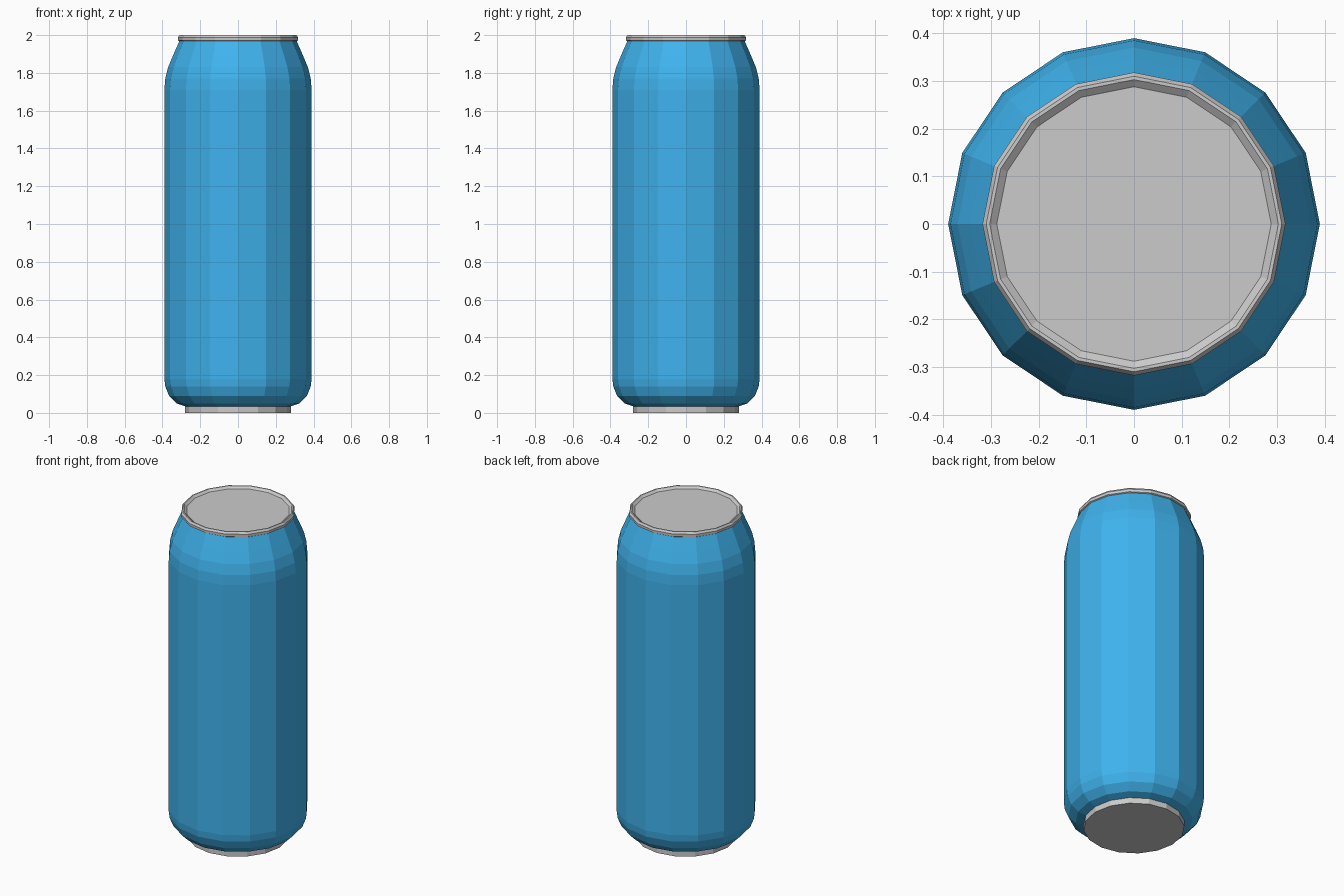
import bpy, bmesh
from math import cos, sin, tau

if "Cube" in bpy.data.objects:
    bpy.data.objects.remove(bpy.data.objects["Cube"])

SIDES = 16


def lathe(name, profile, color=None):
    """Revolve an (r, z) profile, bottom to top, and cap both ends."""
    bm = bmesh.new()
    rings = [[bm.verts.new((r * cos(tau * i / SIDES), r * sin(tau * i / SIDES), z))
              for i in range(SIDES)] for r, z in profile]
    for a, b in zip(rings, rings[1:]):
        for i in range(SIDES):
            j = (i + 1) % SIDES
            bm.faces.new((a[i], a[j], b[j], b[i]))
    bm.faces.new(rings[0][::-1])
    bm.faces.new(rings[-1])
    mesh = bpy.data.meshes.new(name)
    bm.to_mesh(mesh)
    bm.free()
    obj = bpy.data.objects.new(name, mesh)
    bpy.context.collection.objects.link(obj)
    if color:
        mat = bpy.data.materials.new(name + "_paint")
        mat.diffuse_color = color
        mat.use_nodes = True
        mat.node_tree.nodes["Principled BSDF"].inputs["Base Color"].default_value = mat.diffuse_color
        mesh.materials.append(mat)
    return obj


# Painted can wall with rounded foot and tapered neck
lathe("can_body", [(0.28, 0.035), (0.325, 0.05), (0.365, 0.09), (0.385, 0.14),
                   (0.39, 0.18), (0.39, 1.71), (0.385, 1.77), (0.37, 1.83),
                   (0.345, 1.89), (0.31, 1.97)], (0.05, 0.45, 0.85, 1))

# Bare metal base ring
lathe("can_base", [(0.28, 0.0), (0.28, 0.035)])

# Lid: rolled rim with a shallow recessed panel
lathe("can_lid", [(0.305, 1.965), (0.317, 1.972), (0.318, 1.988), (0.31, 2.0),
                  (0.303, 2.0), (0.288, 1.988)])
